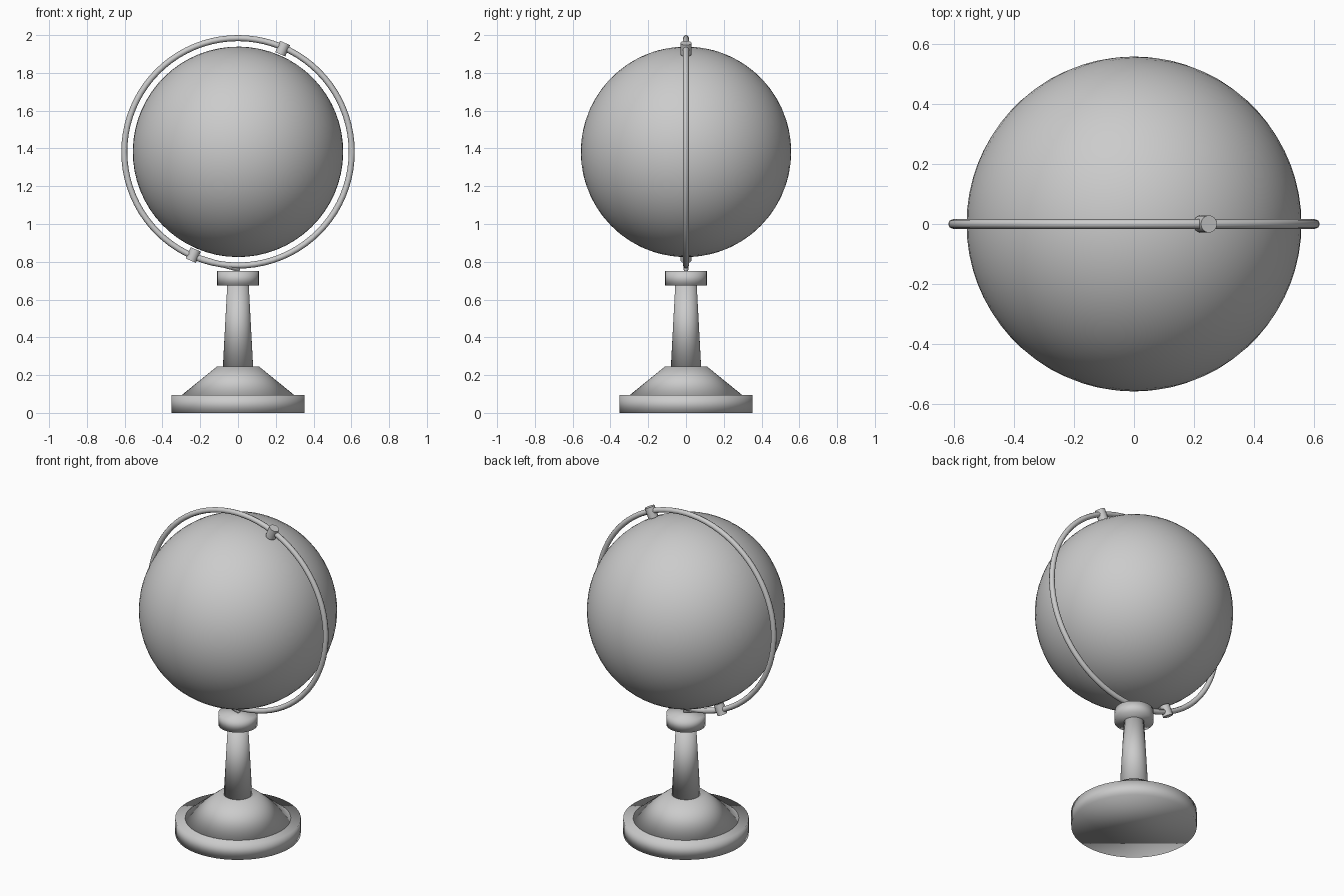
import bpy
from math import radians, sin, cos
from mathutils import Vector

if "Cube" in bpy.data.objects:
    bpy.data.objects.remove(bpy.data.objects["Cube"])

CENTER = Vector((0, 0, 1.382))
TILT = radians(23.4)
AXIS = Vector((sin(TILT), 0, cos(TILT)))


def smooth(obj, name, angle=None):
    obj.name = name
    if angle is None:
        bpy.ops.object.shade_smooth()
    else:
        bpy.ops.object.shade_smooth_by_angle(angle=radians(angle))
    return obj


def tapered(name, p0, p1, r0, r1, sides=32, angle=None):
    """Cone or cylinder running from p0 to p1."""
    p0, p1 = Vector(p0), Vector(p1)
    d = p1 - p0
    bpy.ops.mesh.primitive_cone_add(
        vertices=sides, radius1=r0, radius2=r1, depth=d.length,
        location=(p0 + p1) / 2,
        rotation=d.to_track_quat('Z', 'Y').to_euler())
    return smooth(bpy.context.object, name, angle)


# Stand: foot disc, sloped foot, stem, collar
tapered("base_disc", (0, 0, 0), (0, 0, 0.095), 0.353, 0.353, 48)
tapered("base_slope", (0, 0, 0.095), (0, 0, 0.245), 0.297, 0.112, 48)
tapered("stem", (0, 0, 0.245), (0, 0, 0.675), 0.08, 0.057)
tapered("collar", (0, 0, 0.675), (0, 0, 0.75), 0.11, 0.11)

# Globe, tilted on its axis
bpy.ops.mesh.primitive_uv_sphere_add(segments=64, ring_count=32, radius=0.557,
                                     location=CENTER, rotation=(0, TILT, 0))
smooth(bpy.context.object, "globe")

# Meridian ring standing in the xz plane
bpy.ops.mesh.primitive_torus_add(major_radius=0.602, minor_radius=0.016,
                                 major_segments=80, minor_segments=8,
                                 location=CENTER, rotation=(radians(90), 0, 0))
smooth(bpy.context.object, "meridian_ring")

# Pivots where the axis meets the ring
for name, s in (("upper_pivot", 1), ("lower_pivot", -1)):
    tapered(name, CENTER + AXIS * s * 0.563, CENTER + AXIS * s * 0.628,
            0.029, 0.029, 16, 40)

# Short arm joining the ring to the collar
tapered("support_arm", CENTER - AXIS * 0.602, (0.01, 0, 0.757), 0.016, 0.012, 8)
